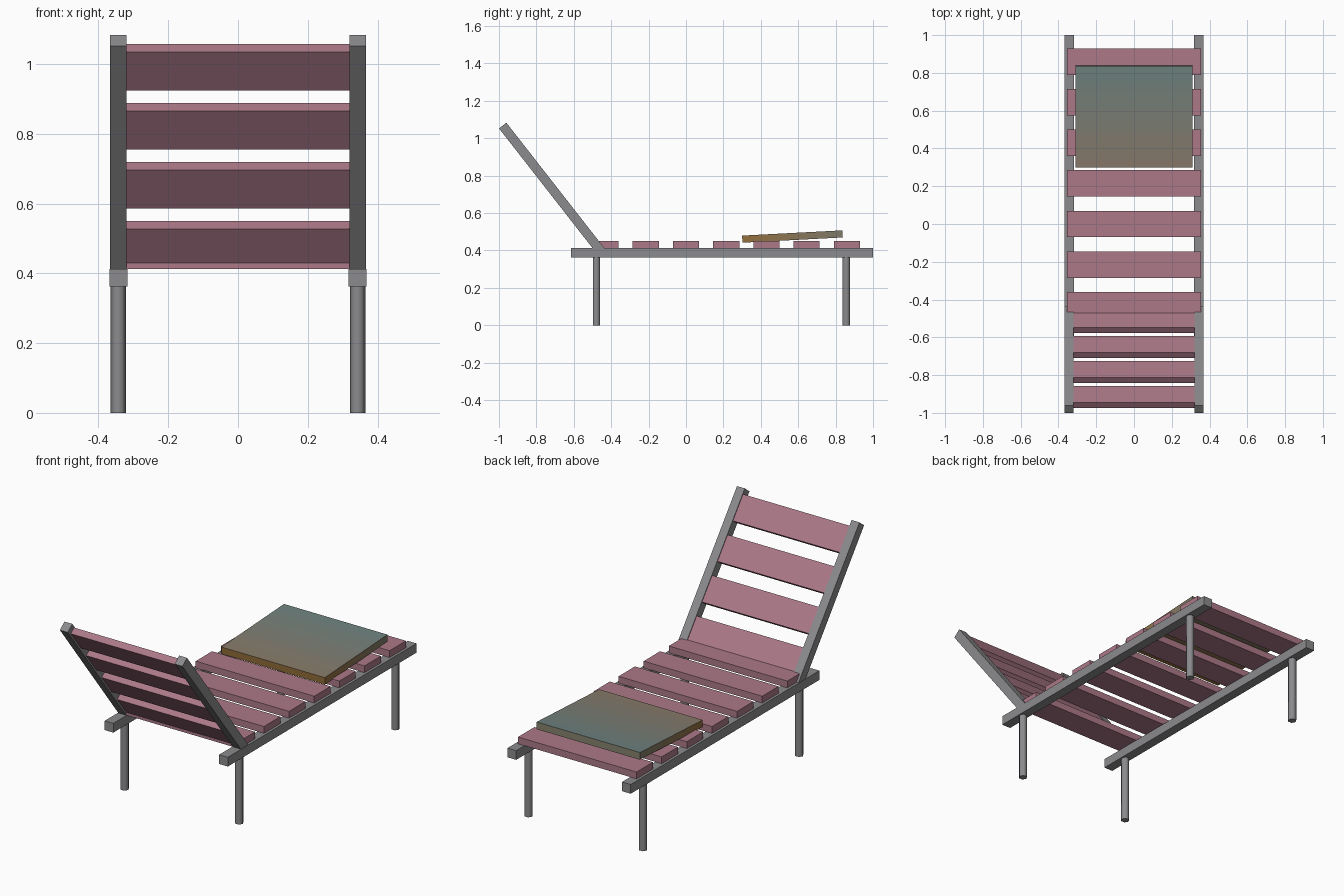
import bpy
from math import radians, sin, cos
from mathutils import Matrix, Vector

if "Cube" in bpy.data.objects:
    bpy.data.objects.remove(bpy.data.objects["Cube"])


def material(name, color):
    m = bpy.data.materials.new(name)
    m.diffuse_color = (*color, 1)
    m.use_nodes = True
    m.node_tree.nodes["Principled BSDF"].inputs["Base Color"].default_value = m.diffuse_color
    return m


frame_grey = material("frame_grey", (0.26, 0.26, 0.27))
slat_pink = material("slat_pink", (0.41, 0.19, 0.245))


def box(name, center, size, tilt=0.0, mat=frame_grey):
    """Box of the given size, tilted about the x axis."""
    bpy.ops.mesh.primitive_cube_add(size=1, location=center, rotation=(tilt, 0, 0))
    ob = bpy.context.object
    ob.name = name
    ob.data.transform(Matrix.Diagonal((*size, 1)))
    if mat:
        ob.data.materials.append(mat)
    return ob


LEAN = radians(38)
PITCH = 0.2147
BACK_LEN = 0.86
BASE_Y, BASE_Z = -0.4505, 0.390


def on_back(x, s, n=0.0):
    """Point at distance s up the backrest, n out of its front."""
    return (x,
            BASE_Y - s * sin(LEAN) + n * cos(LEAN),
            BASE_Z + s * cos(LEAN) + n * sin(LEAN))


for side, sx in (("left", -1), ("right", 1)):
    # Long seat rail and leaning backrest rail
    box(f"{side}_seat_rail", (sx * 0.343, 0.193, 0.388), (0.052, 1.614, 0.05))
    box(f"{side}_back_rail", on_back(sx * 0.3435, BACK_LEN / 2),
        (0.047, 0.05, BACK_LEN), LEAN)
    # Smooth six-sided legs
    for end, y in (("head", -0.479), ("foot", 0.857)):
        bpy.ops.mesh.primitive_cylinder_add(vertices=6, radius=0.022, depth=0.365,
                                            location=(sx * 0.343, y, 0.1825),
                                            rotation=(0, 0, radians(90)))
        leg = bpy.context.object
        leg.name = f"{side}_{end}_leg"
        leg.data.materials.append(frame_grey)
        bpy.ops.object.shade_smooth_by_angle(angle=radians(65))

# Seat slats across the rails
for i in range(7):
    box(f"seat_slat_{i + 1}", (0, 0.86 - i * 0.215, 0.4315),
        (0.71, 0.14, 0.037), mat=slat_pink)

# Backrest slats between the leaning rails
for i in range(4):
    box(f"back_slat_{i + 1}", on_back(0, 0.116 + i * PITCH, 0.003),
        (0.645, 0.036, 0.141), LEAN, slat_pink)

# Loose cushion lying slightly tilted, its colour fading from brown to teal
BANDS = 12
W, L, H = 0.62, 0.537, 0.038
brown, tan, teal = Vector((0.30, 0.16, 0.04)), Vector((0.25, 0.195, 0.14)), Vector((0.15, 0.225, 0.215))

verts, faces, slots = [], [], []
for i in range(BANDS + 1):
    y = (i / BANDS - 0.5) * L
    verts += [(-W / 2, y, -H / 2), (W / 2, y, -H / 2), (W / 2, y, H / 2), (-W / 2, y, H / 2)]
for i in range(BANDS):
    a, b = 4 * i, 4 * i + 4
    for k in range(4):  # bottom, right side, top, left side
        n = (k + 1) % 4
        faces.append((a + k, a + n, b + n, b + k))
        slots.append(i if k == 2 else BANDS + i)
faces += [(3, 2, 1, 0), tuple(4 * BANDS + k for k in range(4))]
slots += [BANDS, 2 * BANDS - 1]

mesh = bpy.data.meshes.new("cushion")
mesh.from_pydata(verts, [], [f[::-1] for f in faces])
for i in range(BANDS):
    mesh.materials.append(material(f"cushion_top_{i}", tan.lerp(teal, (i + 0.5) / BANDS)))
for i in range(BANDS):
    mesh.materials.append(material(f"cushion_side_{i}", brown.lerp(teal, 0.6 * (i + 0.5) / BANDS)))
for poly, slot in zip(mesh.polygons, slots):
    poly.material_index = slot
cushion = bpy.data.objects.new("cushion", mesh)
cushion.location = (0, 0.569, 0.4745)
cushion.rotation_euler = (radians(3), 0, 0)
bpy.context.collection.objects.link(cushion)

# Make the cushion faces point outwards
bpy.context.view_layer.objects.active = cushion
bpy.ops.object.select_all(action='DESELECT')
cushion.select_set(True)
bpy.ops.object.mode_set(mode='EDIT')
bpy.ops.mesh.select_all(action='SELECT')
bpy.ops.mesh.normals_make_consistent(inside=False)
bpy.ops.object.mode_set(mode='OBJECT')
